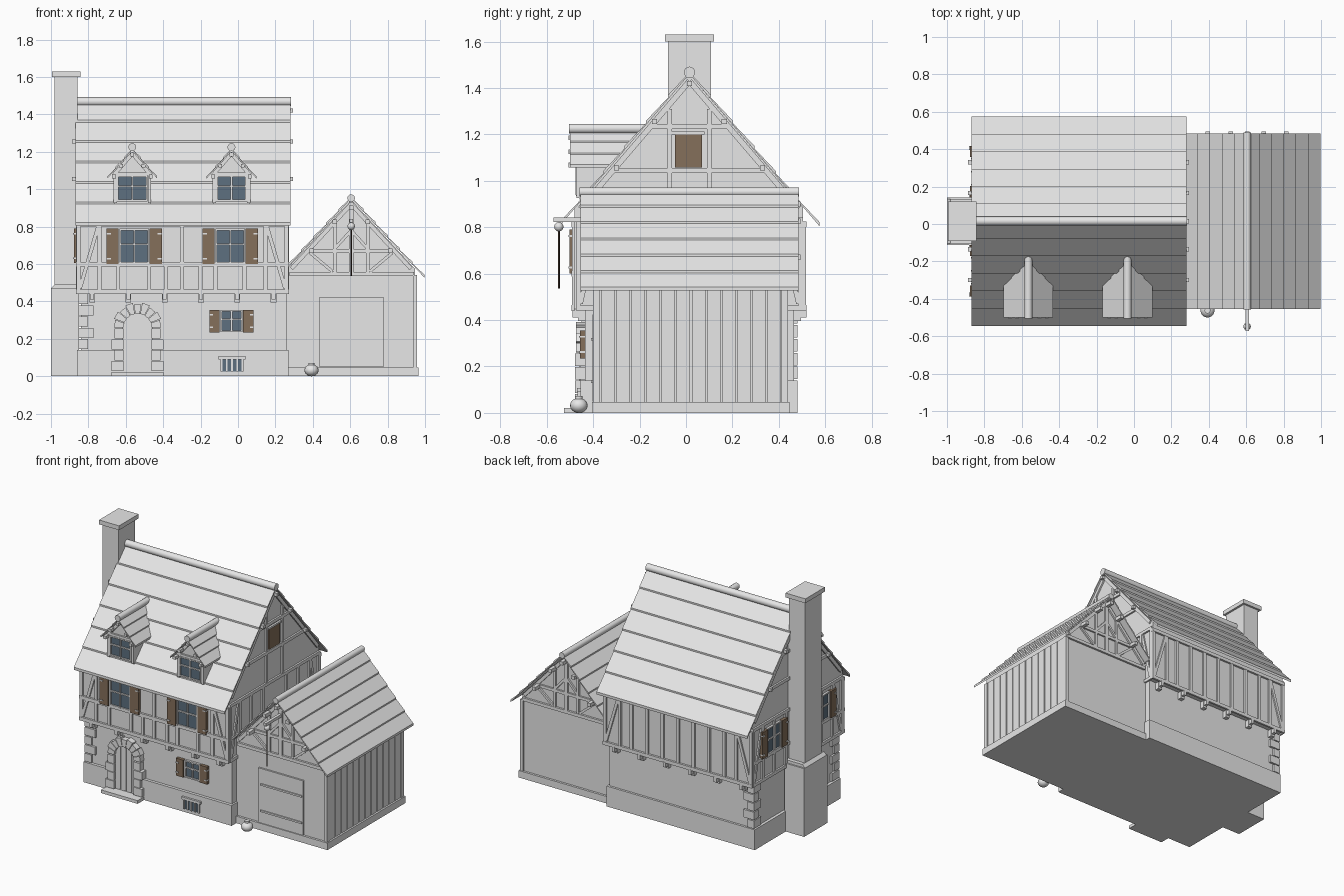
import bpy, bmesh, math
from mathutils import Matrix, Vector

cube = bpy.data.objects.get("Cube")
if cube:
    bpy.data.objects.remove(cube, do_unlink=True)


def material(name, rgb):
    m = bpy.data.materials.new(name)
    m.use_nodes = True
    m.diffuse_color = (*rgb, 1)
    m.node_tree.nodes["Principled BSDF"].inputs["Base Color"].default_value = (*rgb, 1)
    return m


PLASTER = material("pale grey", (0.8, 0.8, 0.8))
GLASS = material("blue grey glass", (0.11, 0.16, 0.215))
BROWN = material("brown wood", (0.235, 0.16, 0.105))
ROPE = material("dark rope", (0.05, 0.03, 0.02))

# A wall is (side, plane): u runs along it, v is height, d is the distance outward
MAP = {"F": lambda p, u, v, d: (u, p - d, v), "B": lambda p, u, v, d: (u, p + d, v),
       "L": lambda p, u, v, d: (p - d, u, v), "R": lambda p, u, v, d: (p + d, u, v)}
ALONG_X, ALONG_Y = ("R", 0), ("B", 0)


class Part:
    def __init__(self, name, mat=PLASTER):
        self.name, self.mat, self.bm = name, mat, bmesh.new()

    def prism(self, wall, pts, d0, d1):
        f = MAP[wall[0]]
        rings = [[self.bm.verts.new(f(wall[1], u, v, d)) for u, v in pts] for d in (d0, d1)]
        for r in rings:
            self.bm.faces.new(r)
        n = len(pts)
        for i in range(n):
            j = (i + 1) % n
            self.bm.faces.new((rings[0][i], rings[0][j], rings[1][j], rings[1][i]))

    def rect(self, wall, u0, u1, v0, v1, d0=0.0, d1=0.012):
        self.prism(wall, [(u0, v0), (u1, v0), (u1, v1), (u0, v1)], d0, d1)

    def box(self, x0, x1, y0, y1, z0, z1):
        self.rect(ALONG_Y, x0, x1, z0, z1, y0, y1)

    def beam(self, wall, a, b, w=0.022, d0=0.0, d1=0.012):
        a, b = Vector(a), Vector(b)
        n = (b - a).orthogonal().normalized() * w / 2
        self.prism(wall, [a + n, b + n, b - n, a - n], d0, d1)

    def rod(self, a, b, r):
        a, b = Vector(a), Vector(b)
        q = Vector((0, 0, 1)).rotation_difference(b - a).to_matrix().to_4x4()
        bmesh.ops.create_cone(self.bm, cap_ends=True, segments=16, radius1=r, radius2=r,
                              depth=(b - a).length, matrix=Matrix.Translation((a + b) / 2) @ q)

    def ball(self, c, r, squash=1):
        bmesh.ops.create_uvsphere(self.bm, u_segments=16, v_segments=10, radius=r,
                                  matrix=Matrix.Translation(c) @ Matrix.Diagonal((1, 1, squash, 1)))

    def done(self, smooth=False):
        bmesh.ops.recalc_face_normals(self.bm, faces=self.bm.faces)
        me = bpy.data.meshes.new(self.name)
        self.bm.to_mesh(me)
        self.bm.free()
        me.materials.append(self.mat)
        ob = bpy.data.objects.new(self.name, me)
        bpy.context.collection.objects.link(ob)
        if smooth:
            bpy.ops.object.select_all(action="DESELECT")
            bpy.context.view_layer.objects.active = ob
            ob.select_set(True)
            bpy.ops.object.shade_smooth_by_angle()


def roof_side(part, wall, c, top, sign, run, slope, n, t, d0, d1):
    """One roof slope of n overlapping courses with ridge centre c."""
    pts = [(c + sign * run, top - run * slope), (c, top)]
    for i in range(n):
        for u, lift in ((i / n, 0.4), ((i + 1) / n, 1)):
            pts.append((c + sign * run * u, top - run * u * slope + lift * t))
    part.prism(wall, pts, d0, d1)


frames = Part("window_frames")
panes = Part("window_panes", GLASS)
shutters = Part("shutters", BROWN)


def window(wall, c, z0, z1, w, shutter=0.0):
    h, b = w / 2, 0.009
    panes.rect(wall, c - h, c + h, z0, z1, 0, 0.006)
    for u in (c - h, c, c + h):
        frames.rect(wall, u - b / 2, u + b / 2, z0, z1, 0, 0.016)
    for v in (z0, (z0 + z1) / 2 + 0.01, z1):
        frames.rect(wall, c - h - b / 2, c + h + b / 2, v - b / 2, v + b / 2, 0, 0.015)
    if shutter:
        for s in (-1, 1):
            a, e = sorted((c + s * (h + 0.008), c + s * (h + 0.008 + shutter)))
            shutters.rect(wall, a, e, z0 - 0.005, z1 + 0.005, 0, 0.022)
            for v in (z0 + 0.022, z1 - 0.022):
                frames.rect(wall, (a + e) / 2 + s * 0.008, (a + e) / 2 + s * shutter / 2, v - 0.004, v + 0.004, 0, 0.026)


# House: plinth, stone floor, jettied upper floor with gables
C, TOP, SLOPE = 0.015, 1.46, 1.17
FRONT, BACK, LEFT, RIGHT = ("F", -0.48), ("B", 0.505), ("L", -0.855), ("R", 0.262)
STONE = ("F", -0.435)
p = Part("house_plinth")
p.box(-0.86, 0.27, -0.455, 0.48, 0, 0.14)
p.done()
p = Part("ground_floor")
p.box(-0.84, 0.258, -0.435, 0.465, 0.1, 0.46)
p.done()
p = Part("upper_floor")
p.prism(ALONG_X, [(-0.48, 0.45), (0.505, 0.45), (0.505, 0.885), (C, TOP), (-0.48, 0.885)], -0.855, 0.262)
p.done()

# Main roof
p = Part("house_roof")
for s in (-1, 1):
    roof_side(p, ALONG_X, C, TOP, s, 0.56, SLOPE, 6, 0.018, -0.87, 0.28)
p.done()
p = Part("house_ridge")
p.rod((-0.87, C, 1.468), (0.283, C, 1.468), 0.024)
p.done(True)

# House timber framing
p = Part("house_timbers")
for wall, xs in ((FRONT, (-0.3,)), (BACK, [-0.65 + 0.118 * i for i in range(7)])):
    for v in (0.452, 0.6, 0.812):
        if v != 0.6 or wall is FRONT:
            p.rect(wall, -0.865, 0.272, v - 0.012, v + 0.012, 0, 0.014)
    for x in (-0.853, 0.26, -0.74, 0.147, *xs):
        p.rect(wall, x - 0.011, x + 0.011, 0.45, 0.82)
    for a, b in ((-0.745, -0.845), (0.152, 0.252)):
        p.beam(wall, (a, 0.81), (b, 0.47), 0.02, 0, 0.01)
for x in (-0.64, -0.475, -0.385, -0.2, -0.12, 0.035):
    p.rect(FRONT, x - 0.01, x + 0.01, 0.45, 0.6)
for wall in (LEFT, RIGHT):
    for v, h in ((0.452, 0.49), (0.6, 0.49), (0.83, 0.49), (1.045, 0.325), (1.235, 0.165)):
        p.rect(wall, C - h, C + h, v - 0.011, v + 0.011)
    for s in (-1, 1):
        p.beam(wall, (C + s * 0.47, 0.88), (C, 1.43), 0.024, 0, 0.011)
        p.beam(wall, (C + s * 0.39, 0.82), (C + s * 0.47, 0.47), 0.02, 0, 0.01)
        p.rect(wall, C + s * 0.085 - 0.01, C + s * 0.085 + 0.01, 0.83, 1.31, 0, 0.01)
        for y in (0.13, 0.255, 0.38, 0.48):
            p.rect(wall, C + s * y - 0.01, C + s * y + 0.01, 0.45, 0.83)
        for y, z in ((0.315, 1.055), (0.15, 1.255), (0, 1.42)):
            p.rect(wall, C + s * y - 0.011, C + s * y + 0.011, z - 0.011, z + 0.011, 0, 0.033)
p.done()
p = Part("jetty_brackets")
for i in range(6):
    x = -0.78 + 0.194 * i
    for wall in (STONE, ("B", 0.465)):
        for half, z in ((0.015, 0.395), (0.011, 0.41)):
            p.prism((wall[0], wall[1]), [(x - half, z), (x + half, z), (x + half, 0.445), (x - half, 0.445)], 0, 0.03 if half > 0.012 else 0.055)
p.done()

# Windows and attic hatches
for x in (-0.555, -0.042):
    window(FRONT, x, 0.605, 0.785, 0.15, 0.066)
window(STONE, -0.035, 0.24, 0.35, 0.11, 0.055)
for y in (-0.25, 0.28):
    window(LEFT, y, 0.61, 0.785, 0.14, 0.06)
for wall in (LEFT, RIGHT):
    shutters.rect(wall, -0.048, 0.068, 1.058, 1.2, 0, 0.009)
    frames.rect(wall, -0.06, 0.08, 1.2, 1.212, 0, 0.014)

# Cellar grille
CELLAR = ("F", -0.455)
panes.rect(CELLAR, -0.09, 0.025, 0.025, 0.09, 0, 0.005)
frames.rect(CELLAR, -0.103, 0.04, 0.09, 0.107, 0, 0.014)
for i in range(5):
    x = -0.088 + 0.028 * i
    frames.rect(CELLAR, x - 0.005, x + 0.005, 0.025, 0.09, 0, 0.012)

# Dormers
for label, x in (("left", -0.565), ("right", -0.035)):
    face = ("F", -0.46)
    p = Part(label + "_dormer_body")
    p.prism(face, [(x - 0.098, 0.92), (x + 0.098, 0.92), (x + 0.098, 1.08), (x, 1.2), (x - 0.098, 1.08)], -0.3, 0)
    for s in (-1, 1):
        p.rect(face, x + s * 0.092 - 0.009, x + s * 0.092 + 0.009, 0.925, 1.08)
        p.beam(face, (x + s * 0.1, 1.075), (x, 1.19), 0.02)
        for u, z in ((0.098, 1.068), (0.06, 1.125), (0, 1.185)):
            p.rect(face, x + s * u - 0.01, x + s * u + 0.01, z - 0.01, z + 0.01, 0, 0.046)
    p.rect(face, x - 0.1, x + 0.1, 1.072, 1.09)
    p.done()
    window(face, x, 0.94, 1.07, 0.155)
    p = Part(label + "_dormer_roof")
    for s in (-1, 1):
        roof_side(p, ALONG_Y, x, 1.21, s, 0.133, 1.15, 3, 0.013, -0.5, -0.17)
    p.done()
    p = Part(label + "_dormer_ridge")
    p.rod((x, -0.505, 1.225), (x, -0.17, 1.225), 0.021)
    p.done(True)

# Chimney
p = Part("chimney")
p.box(-1, -0.85, C - 0.128, C + 0.128, 0, 0.47)
p.prism(ALONG_Y, [(-1, 0.47), (-0.85, 0.47), (-0.85, 0.49), (-0.98, 0.49)], C - 0.118, C + 0.118)
p.box(-0.98, -0.858, C - 0.092, C + 0.092, 0.48, 1.6)
p.box(-0.995, -0.843, C - 0.106, C + 0.106, 1.6, 1.63)
p.done()

# Corner stones
p = Part("corner_stones")
for i in range(5):
    z, w, d = 0.145 + i * 0.06, (0.05, 0.08)[i % 2], (0.08, 0.05)[i % 2]
    p.box(-0.853, -0.853 + w, -0.45, -0.45 + d, z, z + 0.054)
    p.box(-0.853, -0.853 + w, 0.48 - d, 0.48, z, z + 0.054)
p.done()

# Arched front door with stone surround and step
X, R, SPRING = -0.537, 0.083, 0.26
arc = lambda r, a: (X + r * math.cos(a), SPRING + r * math.sin(a))
p = Part("front_door")
p.prism(STONE, [(X - R, 0.025), (X + R, 0.025)] + [arc(R, math.pi * i / 12) for i in range(13)], 0, 0.022)
for x in (-0.042, 0, 0.042):
    p.rect(STONE, X + x - 0.008, X + x + 0.008, 0.03, 0.325, 0, 0.027)
p.done()
p = Part("door_surround")
for i in range(9):
    a, b = math.pi * (i + 0.04) / 9, math.pi * (i + 0.96) / 9
    r = R + (0.043, 0.052)[i % 2]
    p.prism(STONE, [arc(R - 0.008, a), arc(r, a), arc(r, b), arc(R - 0.008, b)], 0, 0.04)
for i in range(4):
    w = (0.056, 0.04)[i % 2]
    for s in (-1, 1):
        a, b = sorted((X + s * (R - 0.008), X + s * (R + w)))
        p.rect(STONE, a, b, 0.027 + 0.058 * i, 0.081 + 0.058 * i, 0, 0.043)
p.box(X - 0.14, X + 0.14, -0.525, -0.43, 0, 0.022)
p.done()

# Barn body, sill and corner posts
BX, BTOP, BS = 0.605, 0.95, 1.08
BF, BB, BR = ("F", -0.39), ("B", 0.43), ("R", 0.945)
p = Part("barn_walls")
p.prism(ALONG_Y, [(0.26, 0), (0.945, 0), (0.945, 0.575), (BX, BTOP - 0.006), (0.26, 0.575)], -0.39, 0.43)
p.done()
p = Part("barn_boards")
p.box(0.26, 0.965, -0.405, 0.445, 0, 0.048)
for y in (-0.385, 0.425):
    p.box(0.935, 0.957, y - 0.015, y + 0.015, 0.04, 0.54)
for i in range(12):
    y = -0.365 + 0.065 * i
    p.rect(BR, y, y + 0.058, 0.045, 0.54, 0, 0.008)
p.done()

# Barn gable framing
p = Part("barn_timbers")
for wall in (BF, BB):
    p.rect(wall, 0.275, 0.94, 0.535, 0.557, 0, 0.014)
    p.rect(wall, BX - 0.012, BX + 0.012, 0.55, 0.93, 0, 0.014)
    p.rect(wall, BX - 0.22, BX + 0.22, 0.66, 0.68)
    for s in (-1, 1):
        p.beam(wall, (BX + s * 0.32, 0.575), (BX, 0.92), 0.022)
        p.beam(wall, (BX + s * 0.22, 0.66), (BX + s * 0.1, 0.56), 0.016)
        p.rect(wall, BX + s * 0.088 - 0.009, BX + s * 0.088 + 0.009, 0.55, 0.82)
        p.beam(wall, (BX + s * 0.09, 0.68), (BX, 0.78), 0.016)
        for u, z in ((0.21, 0.67), (0.088, 0.825), (0, 0.9)):
            p.rect(wall, BX + s * u - 0.012, BX + s * u + 0.012, z - 0.012, z + 0.012, 0, 0.064)
p.done()

# Barn roof, its left slope stops at the house wall
p = Part("barn_roof")
roof_side(p, ALONG_Y, BX, BTOP, 1, 0.392, BS, 6, 0.016, -0.455, 0.485)
roof_side(p, ALONG_Y, BX, BTOP, -1, 0.335, BS, 5, 0.016, -0.455, 0.485)
p.done()
p = Part("barn_ridge")
p.rod((BX, -0.458, 0.952), (BX, 0.488, 0.952), 0.02)
p.done(True)

# Barn door
p = Part("barn_door")
p.rect(BF, 0.435, 0.777, 0.05, 0.425, 0, 0.012)
for v in (0.135, 0.317):
    p.rect(BF, 0.455, 0.77, v - 0.006, v + 0.006, 0, 0.02)
p.done()

# Hoist and rope
p = Part("hoist_beam")
p.box(BX - 0.01, BX + 0.01, -0.572, -0.38, 0.822, 0.842)
p.done()
p = Part("pulley")
p.ball((BX, -0.548, 0.802), 0.02)
p.done(True)
p = Part("hoist_rope", ROPE)
p.rod((BX, -0.548, 0.535), (BX, -0.548, 0.8), 0.004)
p.done(True)

# Sack by the barn
p = Part("sack")
p.ball((0.393, -0.462, 0.032), 0.038, 0.85)
p.rod((0.393, -0.462, 0.055), (0.393, -0.462, 0.072), 0.016)
p.done(True)

for part in (frames, panes, shutters):
    part.done()
